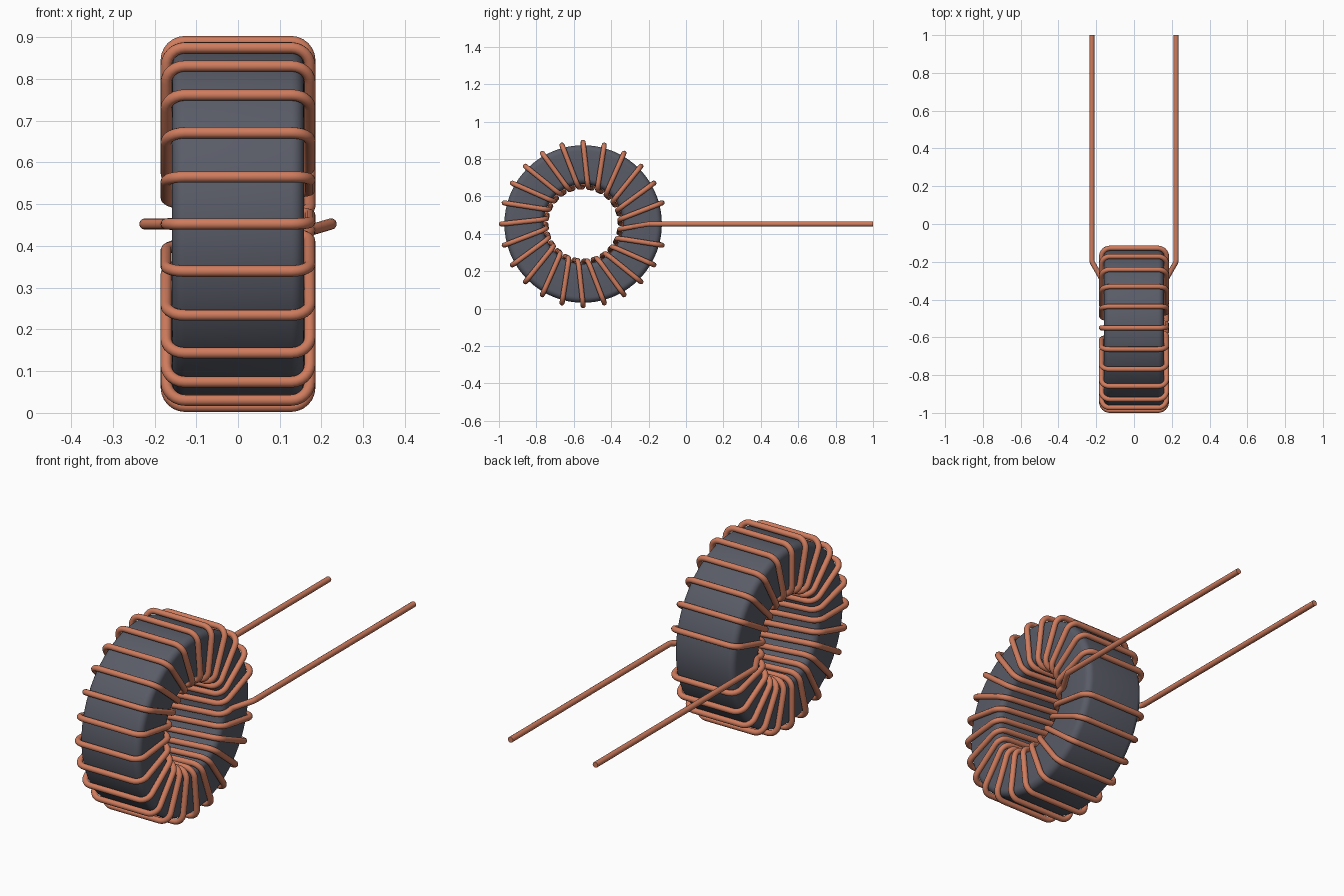
import bpy, bmesh, math
from mathutils import Vector, Matrix

if "Cube" in bpy.data.objects:
    bpy.data.objects.remove(bpy.data.objects["Cube"])

CENTER = Vector((0, -0.55, 0.4525))
WIRE_R = 0.0135
SIDE, OUTER, INNER = 0.172, 0.437, 0.198   # wire centre line around the core
LEAD_X = 0.223
TURNS = 24


def material(name, color, roughness):
    mat = bpy.data.materials.new(name)
    mat.use_nodes = True
    mat.diffuse_color = (*color, 1)
    bsdf = mat.node_tree.nodes["Principled BSDF"]
    bsdf.inputs["Base Color"].default_value = (*color, 1)
    bsdf.inputs["Roughness"].default_value = roughness
    return mat


def fillet(points, radius, steps=6):
    """Round every inner corner of a polyline with a true arc."""
    out = [points[0]]
    for a, p, b in zip(points, points[1:], points[2:]):
        u, v = (a - p).normalized(), (b - p).normalized()
        half = u.angle(v) / 2
        reach = radius / math.tan(half)
        mid = p + (u + v).normalized() * radius / math.sin(half)
        start = (p + u * reach - mid).normalized()
        end = (p + v * reach - mid).normalized()
        out += [mid + radius * start.slerp(end, i / steps) for i in range(steps + 1)]
    return out + [points[-1]]


def polar(x, radius, degrees):
    """Point around the core axis; zero degrees points to the back."""
    t = math.radians(degrees)
    return CENTER + Vector((x, radius * math.cos(t), radius * math.sin(t)))


def smooth(obj, mat):
    obj.data.materials.append(mat)
    bpy.ops.object.select_all(action='DESELECT')
    obj.select_set(True)
    bpy.context.view_layer.objects.active = obj
    bpy.ops.object.shade_smooth_by_angle(angle=math.radians(35))


copper = material("copper", (0.62, 0.20, 0.11), 0.4)
ferrite = material("dark grey ferrite", (0.10, 0.105, 0.135), 0.6)

# Core: rounded rectangle spun around the x axis
half_w, r_in, r_out = 0.158, 0.213, 0.421
r_mid = (r_in + r_out) / 2
corners = [(-half_w, r_mid), (-half_w, r_out), (half_w, r_out),
           (half_w, r_in), (-half_w, r_in), (-half_w, r_mid)]
profile = fillet([Vector((x, r, 0)) for x, r in corners], 0.03)
bm = bmesh.new()
verts = [bm.verts.new(p) for p in profile[:-1]]
edges = [bm.edges.new((v, verts[i - 1])) for i, v in enumerate(verts)]
bmesh.ops.spin(bm, geom=verts + edges, cent=(0, 0, 0), axis=(1, 0, 0),
               angle=math.tau, steps=72, use_merge=True)
bmesh.ops.remove_doubles(bm, verts=bm.verts, dist=0.0001)
bmesh.ops.recalc_face_normals(bm, faces=bm.faces)
bmesh.ops.transform(bm, matrix=Matrix.Translation(CENTER), verts=bm.verts)
mesh = bpy.data.meshes.new("toroid_core")
bm.to_mesh(mesh)
bm.free()
core = bpy.data.objects.new("toroid_core", mesh)
bpy.context.collection.objects.link(core)
smooth(core, ferrite)


def lead(side, start):
    """Lead from the core's inner rim out to the free end at the back."""
    bend = Vector((side * LEAD_X, -0.2, CENTER.z))
    near = start.lerp(bend, 0.42)
    near.x = start.x
    return [near, bend, Vector((side * LEAD_X, 1, CENTER.z))]


# Winding: one continuous wire, each turn advancing on the inside and +x face
pitch = 360 / TURNS
first = polar(-SIDE, INNER, 0)
path = lead(-1, first)[::-1] + [first]
for i in range(1, TURNS):
    a = i * pitch
    path += [polar(SIDE, INNER, a - pitch / 2), polar(SIDE, OUTER, a),
             polar(-SIDE, OUTER, a), polar(-SIDE, INNER, a)]
last = polar(SIDE, INNER, -pitch / 2)
path += [last] + lead(1, last)

curve = bpy.data.curves.new("copper_winding", 'CURVE')
curve.dimensions = '3D'
curve.bevel_depth = WIRE_R
curve.bevel_resolution = 4
curve.use_fill_caps = True
points = fillet(path, 0.045)
spline = curve.splines.new('POLY')
spline.points.add(len(points) - 1)
for sp, p in zip(spline.points, points):
    sp.co = (*p, 1)
winding = bpy.data.objects.new("copper_winding", curve)
bpy.context.collection.objects.link(winding)
bpy.ops.object.select_all(action='DESELECT')
winding.select_set(True)
bpy.context.view_layer.objects.active = winding
bpy.ops.object.convert(target='MESH')
smooth(bpy.context.view_layer.objects.active, copper)
